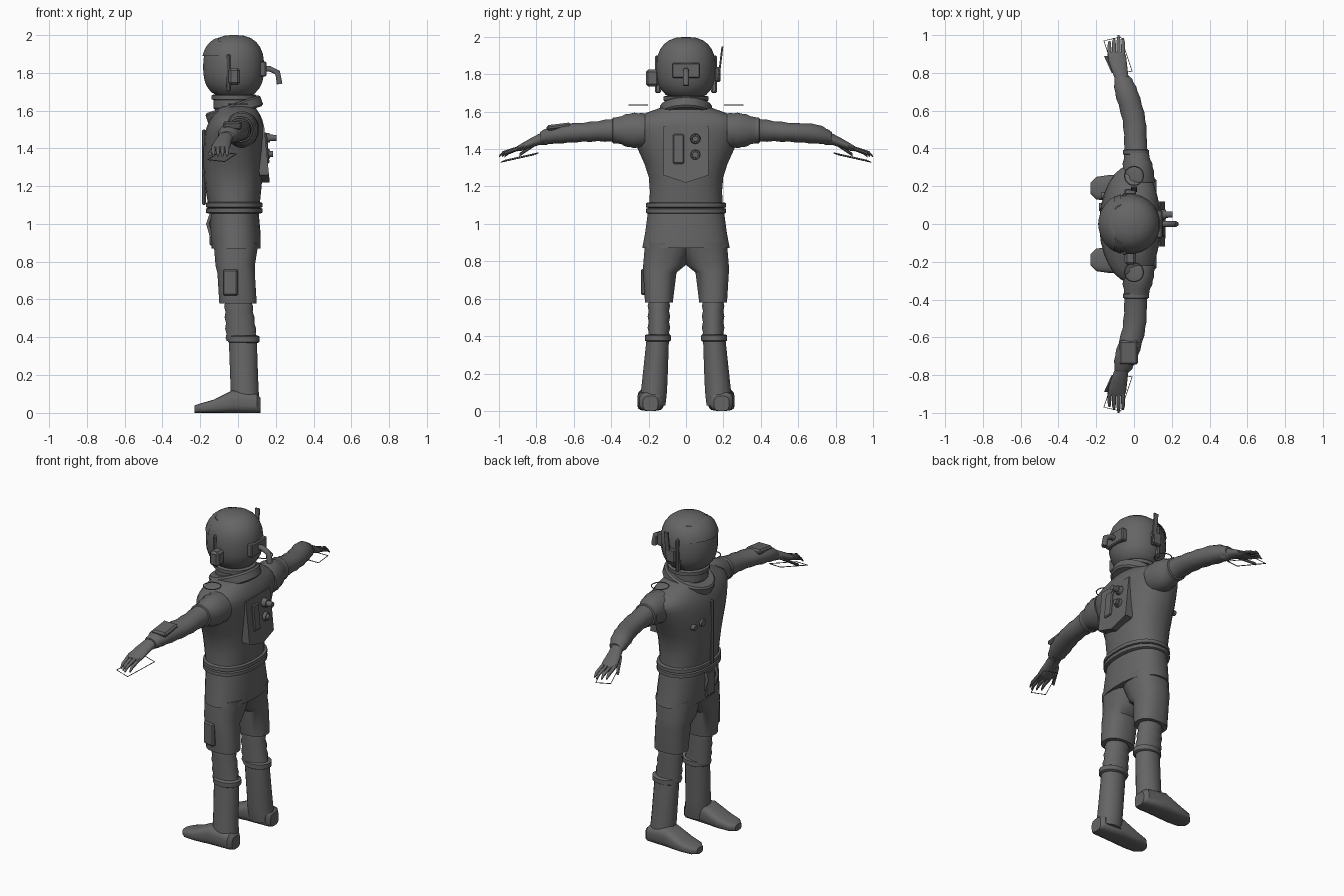
import bpy, bmesh, math
from mathutils import Vector, Matrix

cube = bpy.data.objects.get("Cube")
if cube:
    bpy.data.objects.remove(cube)

grey = bpy.data.materials.new("suit_grey")
grey.use_nodes = True
tone = (0.13, 0.13, 0.13, 1)
grey.diffuse_color = tone
grey.node_tree.nodes["Principled BSDF"].inputs["Base Color"].default_value = tone


def place(name, data):
    data.materials.append(grey)
    ob = bpy.data.objects.new(name, data)
    bpy.context.collection.objects.link(ob)
    bpy.ops.object.select_all(action='DESELECT')
    ob.select_set(True)
    bpy.context.view_layer.objects.active = ob
    return ob


def finish(name, bm, angle=35):
    bmesh.ops.recalc_face_normals(bm, faces=bm.faces)
    mesh = bpy.data.meshes.new(name)
    bm.to_mesh(mesh)
    bm.free()
    ob = place(name, mesh)
    bpy.ops.object.shade_smooth_by_angle(angle=math.radians(angle))
    return ob


def signed_power(value, power):
    return math.copysign(abs(value) ** (2 / power), value)


def resample(rings, steps, ripple):
    """Smooth the run of rings, swelling every other new ring by ripple."""
    last = len(rings) - 1
    result = []
    for k in range(last):
        around = [rings[max(k - 1, 0)], rings[k], rings[k + 1], rings[min(k + 2, last)]]
        for step in range(steps):
            t = step / steps
            ring = [b + t * (c - a + t * (2 * a - 5 * b + 4 * c - d + t * (3 * (b - c) + d - a))) / 2
                    for a, b, c, d in zip(*around)]
            swell = ripple * (step % 2)
            result.append((*ring[:3], ring[3] + swell, ring[4] + swell))
    return result + [rings[last]]


def loft(name, rings, axis='z', sides=20, power=2.0, side=1, steps=1, ripple=0.0,
         tilt=0, front_of=None):
    """Closed skin through rings of (x, y, z, first radius, second radius)."""
    bm = bmesh.new()
    loops = []
    turn = Matrix.Rotation(math.radians(tilt), 3, 'Y')
    for x, y, z, a, b in resample(rings, steps, ripple):
        loop = []
        for i in range(sides):
            t = math.tau * (i + 0.5) / sides
            u = a * signed_power(math.cos(t), power)
            v = b * signed_power(math.sin(t), power)
            offset = {'x': (0, u, v), 'y': (u, 0, v), 'z': (u, v, 0)}[axis]
            point = Vector((x, y, z)) + turn @ Vector(offset)
            point.y *= side
            loop.append(bm.verts.new(point))
        loops.append(loop)
    for low, high in zip(loops, loops[1:]):
        for i in range(sides):
            bm.faces.new((low[i - 1], low[i], high[i], high[i - 1]))
    bm.faces.new(loops[0])
    bm.faces.new(loops[-1])
    if front_of is not None:
        bmesh.ops.bisect_plane(bm, geom=bm.verts[:] + bm.edges[:] + bm.faces[:], clear_outer=True,
                               plane_co=(front_of, 0, 0), plane_no=(1, 0, 0))
    return finish(name, bm)


def column(name, rows, **options):
    """Loft up z from rows of (z, front x, back x, low y, high y)."""
    loft(name, [((front + back) / 2, (low + high) / 2, z, (back - front) / 2, (high - low) / 2)
                for z, front, back, low, high in rows], **options)


def body(name, rows, **options):
    """Central column from rows of (z, front x, back x, half width)."""
    column(name, [(z, front, back, -half, half) for z, front, back, half in rows],
           sides=28, power=2.3, **options)


def band(name, centre, a, b, height, axis='z', tilt=0, **options):
    """Hoop with chamfered rims."""
    along = Vector([float(letter == axis) for letter in 'xyz'])
    along.rotate(Matrix.Rotation(math.radians(tilt), 3, 'Y'))
    rings = []
    for t, inset in ((-1, 0.01), (-0.7, 0), (0.7, 0), (1, 0.01)):
        rings.append((*(Vector(centre) + along * t * height / 2), a - inset, b - inset))
    loft(name, rings, axis=axis, tilt=tilt, **options)


def dome(name, grow, start, end, **options):
    """Squarish ball, swept between two latitudes in degrees."""
    rings = []
    for i in range(13):
        t = math.radians(start + (end - start) * i / 12)
        radius = (0.16 + grow) * signed_power(math.cos(t), 2.5)
        rings.append((-0.02, 0, 1.83 + 0.17 * signed_power(math.sin(t), 2.5), radius, radius))
    loft(name, rings, sides=24, **options)


def box(name, centre, size, pitch=0, bevel=0.006, axis='X'):
    bm = bmesh.new()
    bmesh.ops.create_cube(bm, size=1)
    bmesh.ops.scale(bm, vec=size, verts=bm.verts)
    bmesh.ops.bevel(bm, geom=bm.edges[:], offset=bevel, segments=1, affect='EDGES')
    bmesh.ops.rotate(bm, verts=bm.verts, matrix=Matrix.Rotation(math.radians(pitch), 3, axis))
    finish(name, bm, 20).location = centre


def knob(name, centre, radius, depth):
    bm = bmesh.new()
    bmesh.ops.create_cone(bm, cap_ends=True, segments=16, radius1=radius,
                          radius2=radius * 0.8, depth=depth)
    ob = finish(name, bm)
    ob.location = centre
    ob.rotation_euler.y = math.copysign(math.pi / 2, centre[0])


def tube(name, points, radius, closed=False):
    curve = bpy.data.curves.new(name, 'CURVE')
    curve.dimensions = '3D'
    curve.bevel_depth, curve.bevel_resolution, curve.use_fill_caps = radius, 1, True
    spline = curve.splines.new('POLY')
    spline.points.add(len(points) - 1)
    for target, point in zip(spline.points, points):
        target.co = (*point, 1)
    spline.use_cyclic_u = closed
    place(name, curve)
    bpy.ops.object.convert(target='MESH')


# Jacket, belt and skirt
body("jacket", [(1.05, -.15, .11, .2), (1.25, -.18, .13, .2), (1.45, -.18, .14, .28),
                (1.55, -.15, .13, .3), (1.62, -.1, .09, .14)], steps=3)
for z in (1.07, 1.1):
    band("belt_roll", (-.02, 0, z), .15, .215, .03, sides=28, power=2.3)
body("jacket_skirt", [(.87, -.14, .12, .235), (.95, -.15, .12, .22), (1.06, -.15, .11, .205)])

# Front closure, hanging straps and chest buttons
box("front_closure", (-.18, 0, 1.3), (.02, .02, .4))
box("skirt_flap", (-.14, -.03, .96), (.02, .09, .15))
for y in (-.08, .02):
    tube("flap_strap", [(-.14, y, 1.06), (-.16, y, 1), (-.14, y, .93)], .01)
knob("chest_button_large", (-.17, .09, 1.39), .026, .03)
knob("chest_button_small", (-.16, .15, 1.38), .02, .03)

# Tilted collar, neck and helmet with raised visor and brim
band("collar", (-.02, 0, 1.605), .155, .14, .06, tilt=-19, sides=24)
band("neck", (-.02, 0, 1.64), .11, .11, .08, sides=24)
band("neck_ring", (-.02, 0, 1.67), .12, .12, .03, sides=24)
dome("helmet", 0, -80, 89)
dome("visor", .006, -50, 50, front_of=-.07)
dome("visor_brim", .014, 15, 60, front_of=-.1)

# Helmet fittings: earpieces, aerial, rear breathing pipe
for s in (1, -1):
    box("ear_plate", (-.05, s * .15, 1.8), (.02, .03, .2))
box("ear_box", (-.02, -.18, 1.78), (.06, .07, .09), bevel=.012)
box("ear_clip", (-.02, .17, 1.8), (.06, .03, .08))
box("aerial", (0, .184, 1.86), (.03, .01, .18), -7, .002)
box("rear_plate", (.13, 0, 1.82), (.04, .15, .08))
tube("breathing_pipe", [(.13, 0, 1.82), (.17, 0, 1.82), (.21, 0, 1.8), (.22, 0, 1.74)], .017)

# Back unit with pointed lower edge
bm = bmesh.new()
outline = [(-.12, 1.52), (.12, 1.52), (.12, 1.26), (0, 1.22), (-.12, 1.26)]
inner, outer = [[bm.verts.new((x + (1.5 - z) * .1, y, z)) for y, z in outline] for x in (.09, .14)]
bm.faces.new(inner)
bm.faces.new(outer)
for i in range(5):
    bm.faces.new((inner[i], inner[i - 1], outer[i - 1], outer[i]))
finish("back_unit", bm, 20)
box("back_panel", (.15, -.04, 1.4), (.02, .06, .16), -5, axis='Y')
for z, depth in ((1.455, .11), (1.37, .07)):
    knob("back_knob_rim", (.15, .05, z), .03, .04)
    knob("back_knob", (.15, .05, z), .02, depth)

for s, tag in ((-1, "left"), (1, "right")):
    # Sleeve with folds, shoulder cuff
    loft(tag + "_sleeve", [
        (.02, .22, 1.5, .09, .09), (.02, .3, 1.5, .08, .09), (.01, .4, 1.5, .06, .06),
        (0, .55, 1.49, .06, .05), (-.04, .7, 1.48, .06, .05), (-.06, .78, 1.46, .04, .03)],
        axis='y', side=s, steps=4, ripple=.004)
    band(tag + "_shoulder_cuff", (.01, .38, 1.5), .07, .07, .03, axis='y', side=s)
    # Glove, fingers and thumb
    loft(tag + "_glove", [(-.05, .74, 1.46, .04, .04), (-.07, .79, 1.45, .04, .03),
                          (-.09, .88, 1.41, .05, .02), (-.09, .91, 1.4, .04, .01)],
         axis='y', side=s, steps=2)
    for i in range(4):
        x, tip = -.13 + .024 * i, 1 - .015 * abs(i - 2)
        loft(tag + "_finger", [(x, .88, 1.41, .012, .012), (x, tip - .02, 1.38, .01, .01),
                               (x, tip, 1.36, .005, .005)], axis='y', side=s, sides=8)
    loft(tag + "_thumb", [(-.1, .8, 1.43, .02, .01), (-.15, .89, 1.37, .01, .01)],
         axis='y', side=s, sides=8)
    # Thin outline under the hand, thin hoop above the shoulder
    tube(tag + "_hand_frame", [(-.16, s * .97, 1.34), (-.07, s * .99, 1.33),
                               (-.01, s * .81, 1.37), (-.1, s * .79, 1.38)], .0025, True)
    turns = [math.tau * i / 20 for i in range(20)]
    tube(tag + "_shoulder_hoop", [(.05 * math.cos(t), s * (.255 + .05 * math.sin(t)), 1.635)
                                  for t in turns], .003, True)
    # Shorts leg and ribbed legging
    column(tag + "_shorts", [(.58, -.1, .1, .07, .22), (.74, -.11, .09, .05, .23),
                             (.78, -.12, .09, 0, .23), (.9, -.13, .11, -.05, .22)],
           side=s, power=2.4)
    column(tag + "_legging", [(.38, -.06, .1, .09, .2), (.6, -.07, .07, .09, .2)],
           side=s, steps=9, ripple=.006)
    # Boot shaft, cuff and foot
    column(tag + "_boot", [(.03, -.04, .12, .11, .25), (.12, -.04, .11, .1, .24),
                           (.4, -.05, .1, .09, .21)], side=s, steps=3)
    band(tag + "_boot_cuff", (.03, .15, .39), .085, .07, .04, side=s)
    loft(tag + "_foot", [(x, .19, height / 2, half, height / 2) for x, height, half in (
        (.12, .08, .04), (.1, .1, .06), (-.03, .12, .07), (-.13, .07, .07), (-.2, .05, .06),
        (-.23, .04, .03))], axis='x', side=s, power=3.2)

# One-sided pads: forearm guard and thigh pocket
box("forearm_guard", (-.03, -.68, 1.52), (.1, .13, .03), 7, .01)
box("thigh_pocket", (-.04, -.22, .69), (.08, .03, .14), -12, .008, 'Z')
